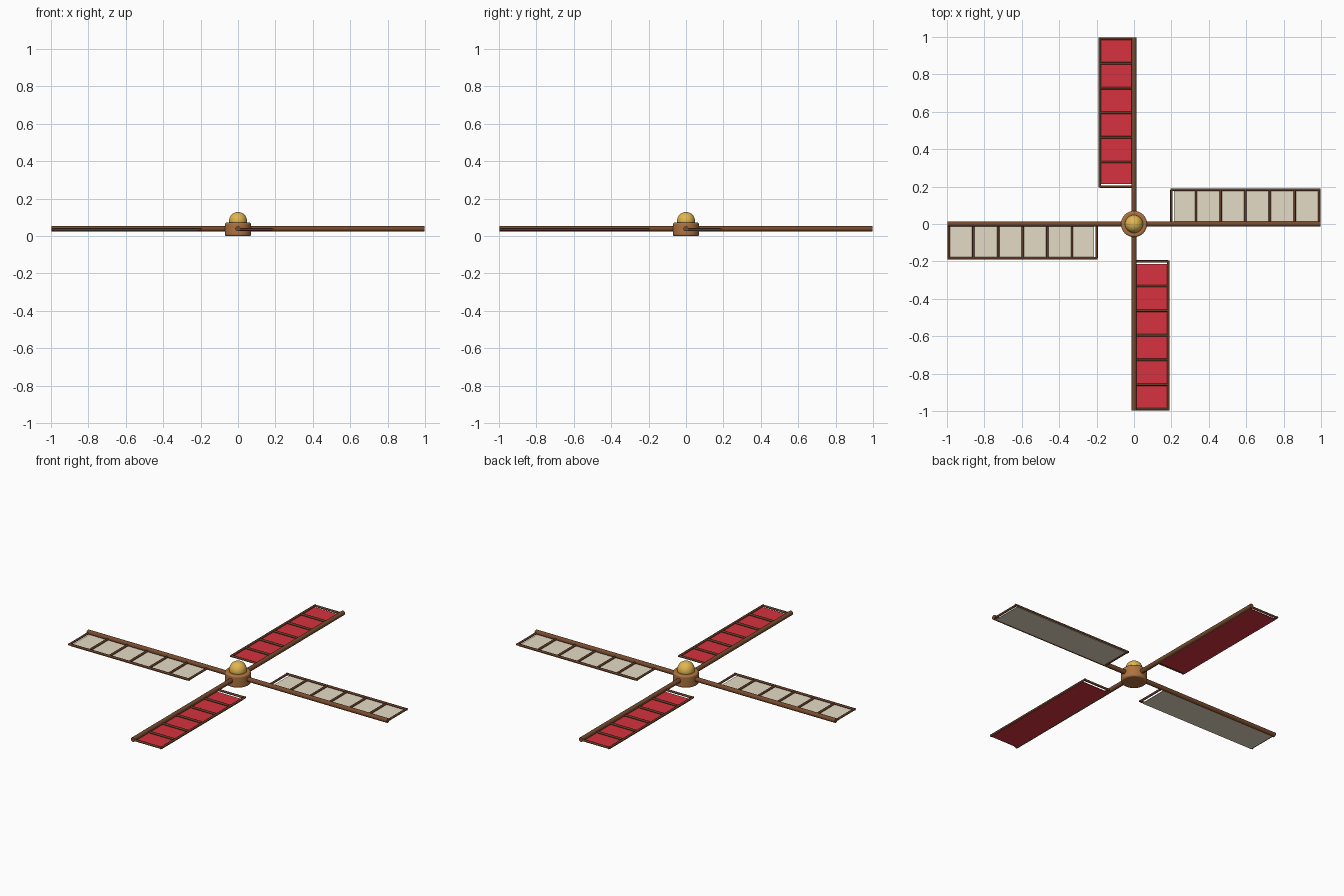
import bpy
import math
from mathutils import Matrix, Vector

cube = bpy.data.objects.get("Cube")
if cube:
    bpy.data.objects.remove(cube, do_unlink=True)


def material(name, r, g, b):
    m = bpy.data.materials.new(name)
    m.use_nodes = True
    m.diffuse_color = (r, g, b, 1)
    m.node_tree.nodes["Principled BSDF"].inputs["Base Color"].default_value = (r, g, b, 1)
    return m


SPAR_WOOD = material("spar brown", 0.19, 0.07, 0.027)
LATH_WOOD = material("dark lath brown", 0.125, 0.047, 0.02)
HUB_WOOD = material("hub brown", 0.42, 0.17, 0.05)
BRASS = material("brass", 0.76, 0.47, 0.08)
RED = material("red canvas", 0.68, 0.032, 0.05)
CREAM = material("cream canvas", 0.78, 0.71, 0.56)


def finish(name, mat, smooth=True):
    ob = bpy.context.object
    ob.name = ob.data.name = name
    ob.data.materials.append(mat)
    if smooth:
        bpy.ops.object.shade_smooth_by_angle(angle=math.radians(40))
    return ob


def rod(name, start, end, radius, mat, sides=12):
    a, b = Vector(start), Vector(end)
    bpy.ops.mesh.primitive_cylinder_add(vertices=sides, radius=radius, depth=(b - a).length)
    ob = finish(name, mat)
    ob.matrix_world = Matrix.Translation((a + b) / 2) @ (b - a).to_track_quat("Z", "Y").to_matrix().to_4x4()
    return ob


def box(name, centre, size, mat):
    bpy.ops.mesh.primitive_cube_add(size=1)
    ob = finish(name, mat, smooth=False)
    ob.matrix_world = Matrix.Translation(centre) @ Matrix.Diagonal((*size, 1))
    return ob


# Hub with a softened rim, and the brass cap on top
bpy.ops.mesh.primitive_cylinder_add(vertices=32, radius=0.07, depth=0.072, location=(0, 0, 0.036))
hub = finish("hub", HUB_WOOD)
bevel = hub.modifiers.new("soft_rim", "BEVEL")
bevel.width = 0.009
bevel.segments = 3
bevel.limit_method = "ANGLE"

bpy.ops.mesh.primitive_uv_sphere_add(segments=32, ring_count=16, radius=0.048, location=(0, 0, 0.081))
finish("hub_cap", BRASS)

# Four sails, each laid out along +x and turned about the hub
INNER, OUTER, WIDTH, BAYS = 0.2, 0.99, 0.183, 6
LATH_Z = 0.036
for side, canvas, angle in (("left", CREAM, 0), ("back", RED, 90), ("right", CREAM, 180), ("front", RED, 270)):
    parts = [
        rod(side + "_spar", (0, 0, 0.039), (0.997, 0, 0.039), 0.0135, SPAR_WOOD, 16),
        rod(side + "_rail", (INNER - 0.006, WIDTH, LATH_Z), (OUTER + 0.006, WIDTH, LATH_Z), 0.0065, LATH_WOOD),
        box(side + "_canvas", (0.598, 0.092, 0.0285), (0.77, 0.182, 0.004), canvas),
    ]
    for i in range(BAYS + 1):
        x = INNER + (OUTER - INNER) * i / BAYS
        parts.append(rod(f"{side}_rung_{i + 1}", (x, 0, LATH_Z), (x, WIDTH, LATH_Z), 0.0065, LATH_WOOD))
    turn = Matrix.Rotation(math.radians(angle), 4, "Z")
    for ob in parts:
        ob.matrix_world = turn @ ob.matrix_world
